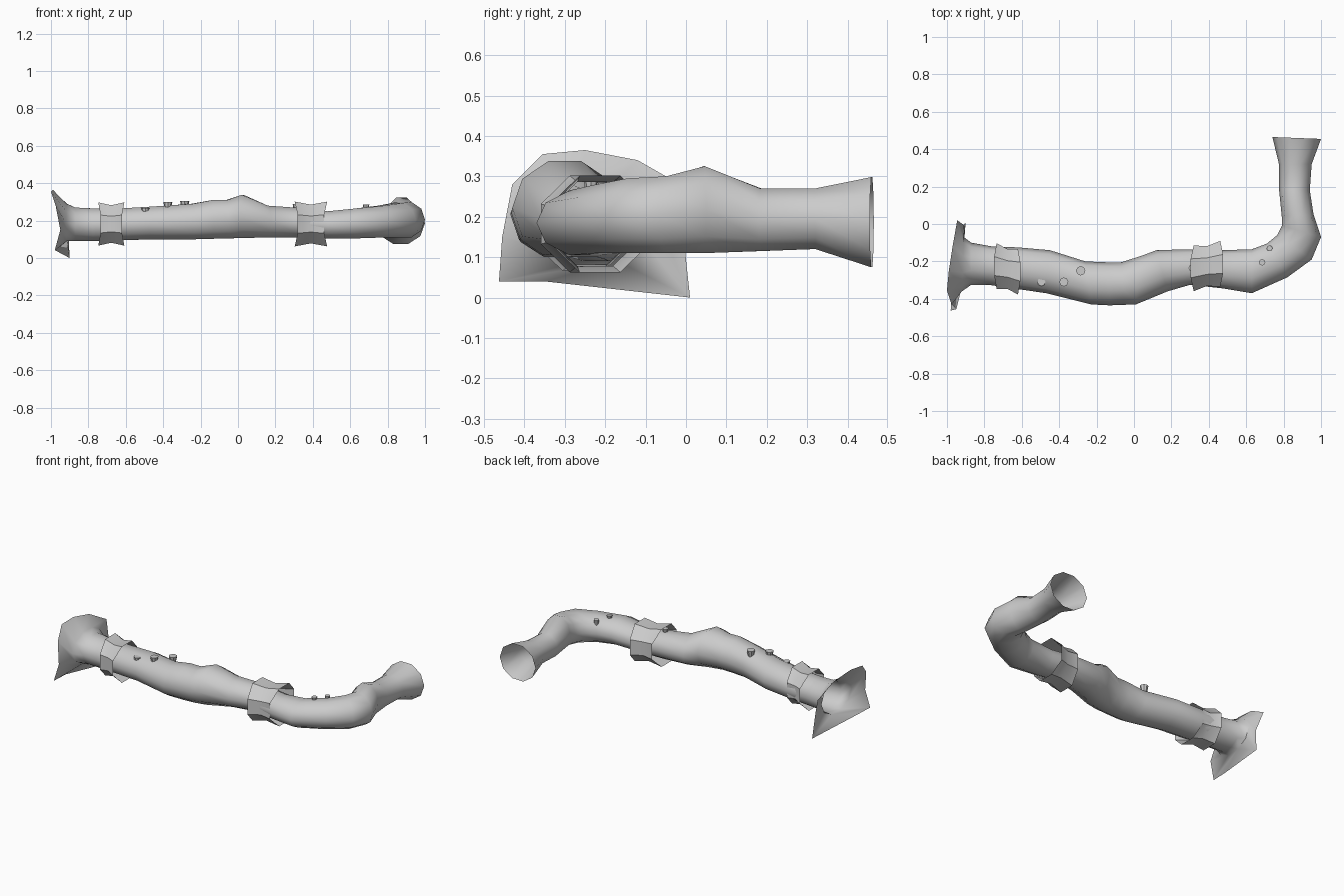
import bpy, bmesh, math
from mathutils import Vector

if "Cube" in bpy.data.objects:
    bpy.data.objects.remove(bpy.data.objects["Cube"])

SIDES = 10


def make_object(name, bm, angle=60):
    bmesh.ops.recalc_face_normals(bm, faces=bm.faces)
    mesh = bpy.data.meshes.new(name)
    bm.to_mesh(mesh)
    bm.free()
    ob = bpy.data.objects.new(name, mesh)
    bpy.context.collection.objects.link(ob)
    bpy.ops.object.select_all(action='DESELECT')
    ob.select_set(True)
    bpy.context.view_layer.objects.active = ob
    bpy.ops.object.shade_smooth_by_angle(angle=math.radians(angle))
    return ob


def loft(name, rings, angle=60):
    bm = bmesh.new()
    loops = [[bm.verts.new(p) for p in r] for r in rings]
    for a, b in zip(loops, loops[1:]):
        n = len(a)
        for i in range(n):
            j = (i + 1) % n
            bm.faces.new((a[i], a[j], b[j], b[i]))
    return make_object(name, bm, angle)


def section(ax, ay, bx, by, lo, hi):
    """Upright ring spanning plan points a (inner) and b (outer)."""
    a, b = Vector((ax, ay, 0)), Vector((bx, by, 0))
    mid, half = (a + b) / 2, (a - b) / 2
    ring = []
    for i in range(SIDES):
        t = 2 * math.pi * i / SIDES
        p = mid + half * math.cos(t)
        p.z = (lo + hi) / 2 + (hi - lo) / 2 * math.sin(t) / 0.951
        ring.append(p)
    return ring


# Ragged flared mouth of the tube
mouth = [(-.91, -.005, .14), (-.945, .02, .26), (-.97, -.12, .34),
         (-.99, -.25, .365), (-1, -.355, .355), (-.975, -.43, .28),
         (-.95, -.455, .15), (-.98, -.463, .04), (-.975, -.35, .04),
         (-.90, .01, 0)]

# Bent tube: inner plan point, outer plan point, bottom z, top z
sections = [
    (-.91, -.07, -.92, -.36, .09, .29),
    (-.87, -.10, -.87, -.325, .09, .27),
    (-.76, -.12, -.78, -.325, .09, .265),
    (-.62, -.125, -.64, -.345, .095, .265),
    (-.45, -.14, -.47, -.37, .10, .275),
    (-.26, -.20, -.23, -.43, .10, .29),
    (-.14, -.205, -.13, -.435, .103, .31),
    (-.07, -.205, -.05, -.432, .105, .31),
    (.04, -.17, .01, -.43, .107, .338),
    (.12, -.14, .18, -.36, .11, .28),
    (.30, -.135, .30, -.325, .11, .27),
    (.48, -.14, .48, -.345, .105, .25),
    (.63, -.135, .63, -.37, .105, .265),
    (.71, -.105, .82, -.285, .11, .28),
    (.765, -.06, .95, -.19, .11, .295),
    (.79, -.01, 1.0, -.07, .11, .30),
    (.79, .04, .96, .05, .11, .325),
    (.775, .19, .94, .18, .115, .27),
    (.775, .32, .95, .32, .12, .27),
    (.74, .465, 1.0, .455, .075, .298)]
loft("bent_tube", [mouth] + [section(*s) for s in sections])


# Loose wrapped bands with pinched edges
def band(name, x0, x1, y, z, ry, rz, skew):
    rings = []
    for k, s in enumerate((-1, 0, 1)):
        ring = []
        for i in range(8):
            t = math.pi * (i + .5) / 4
            pinch = 1 - .25 * (math.cos(t) ** 2) * (1 if s else 0)
            flare = 1.06 if s else .92
            ring.append(((x0 + x1) / 2 + s * (x1 - x0) / 2 * pinch,
                         y + s * skew + ry * flare * math.cos(t),
                         z + rz * flare * math.sin(t)))
        rings.append(ring)
    return loft(name, rings, 35)


band("left_band", -.75, -.605, -.24, .182, .125, .118, -.015)
band("right_band", .30, .48, -.225, .182, .125, .122, .012)

# Small tapered studs on top, wider at the head
for i, (x, y, z, r) in enumerate(((-.495, -.31, .252, .022),
                                  (-.375, -.31, .285, .024),
                                  (-.285, -.25, .29, .025),
                                  (.685, -.205, .27, .017),
                                  (.725, -.13, .26, .016),
                                  (.31, -.235, .275, .018))):
    bm = bmesh.new()
    bmesh.ops.create_cone(bm, cap_ends=True, segments=8, radius1=r * .6,
                          radius2=r, depth=.05)
    bmesh.ops.translate(bm, verts=bm.verts, vec=(x, y, z - .01))
    make_object(f"stud_{i + 1}", bm, 40)
